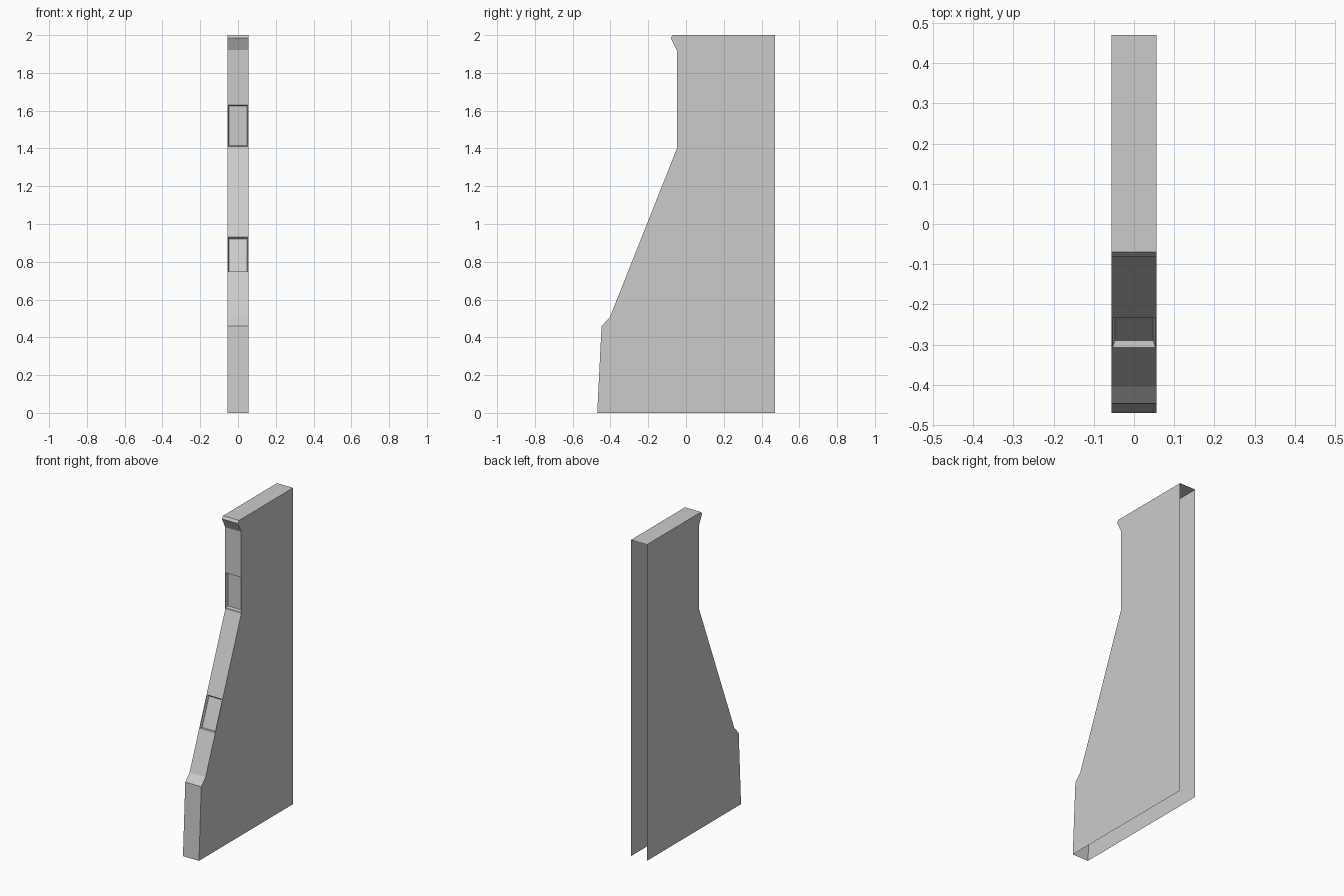
import bpy, bmesh

if "Cube" in bpy.data.objects:
    bpy.data.objects.remove(bpy.data.objects["Cube"])

HALF_W = 0.056
RIM = 0.004          # narrow border between window and panel edge
BEVEL = 0.008        # sloped reveal of each window
DEPTH = 0.016

# Front outline in (y, z), bottom to top
corners = [(-0.47, 0), (-0.447, 0.46), (-0.404, 0.504), (-0.048, 1.40),
           (-0.048, 1.92), (-0.081, 1.985), (-0.07, 2.0), (0.47, 2.0)]
# Recessed windows as (low z, high z)
windows = [(0.75, 0.93), (1.412, 1.63)]


def point_at(z):
    for (y0, z0), (y1, z1) in zip(corners, corners[1:]):
        if z0 <= z <= z1:
            return (y0 + (y1 - y0) * (z - z0) / (z1 - z0), z)


# Split the outline where the windows begin and end
splits = [point_at(z) for lo, hi in windows for z in (lo - RIM, hi + RIM)]
outline = sorted(corners + splits, key=lambda p: (p[1], p[0]))

bm = bmesh.new()
left = [bm.verts.new((-HALF_W, y, z)) for y, z in outline + [(0.47, 0)]]
right = [bm.verts.new((HALF_W, y, z)) for y, z in outline + [(0.47, 0)]]

# Side panels; back and underside stay open
bm.faces.new(left)
bm.faces.new(right[::-1])

# Front strip and top
window_faces = []
for i in range(len(outline) - 1):
    face = bm.faces.new((left[i], right[i], right[i + 1], left[i + 1]))
    mid = (outline[i][1] + outline[i + 1][1]) / 2
    if any(lo < mid < hi for lo, hi in windows):
        window_faces.append(face)

# Recessed windows
bm.normal_update()
bmesh.ops.inset_individual(bm, faces=window_faces, thickness=RIM)
bm.normal_update()
bmesh.ops.inset_individual(bm, faces=window_faces, thickness=BEVEL, depth=-DEPTH)

mesh = bpy.data.meshes.new("wall_support")
bm.to_mesh(mesh)
bm.free()
obj = bpy.data.objects.new("wall_support", mesh)
bpy.context.collection.objects.link(obj)
